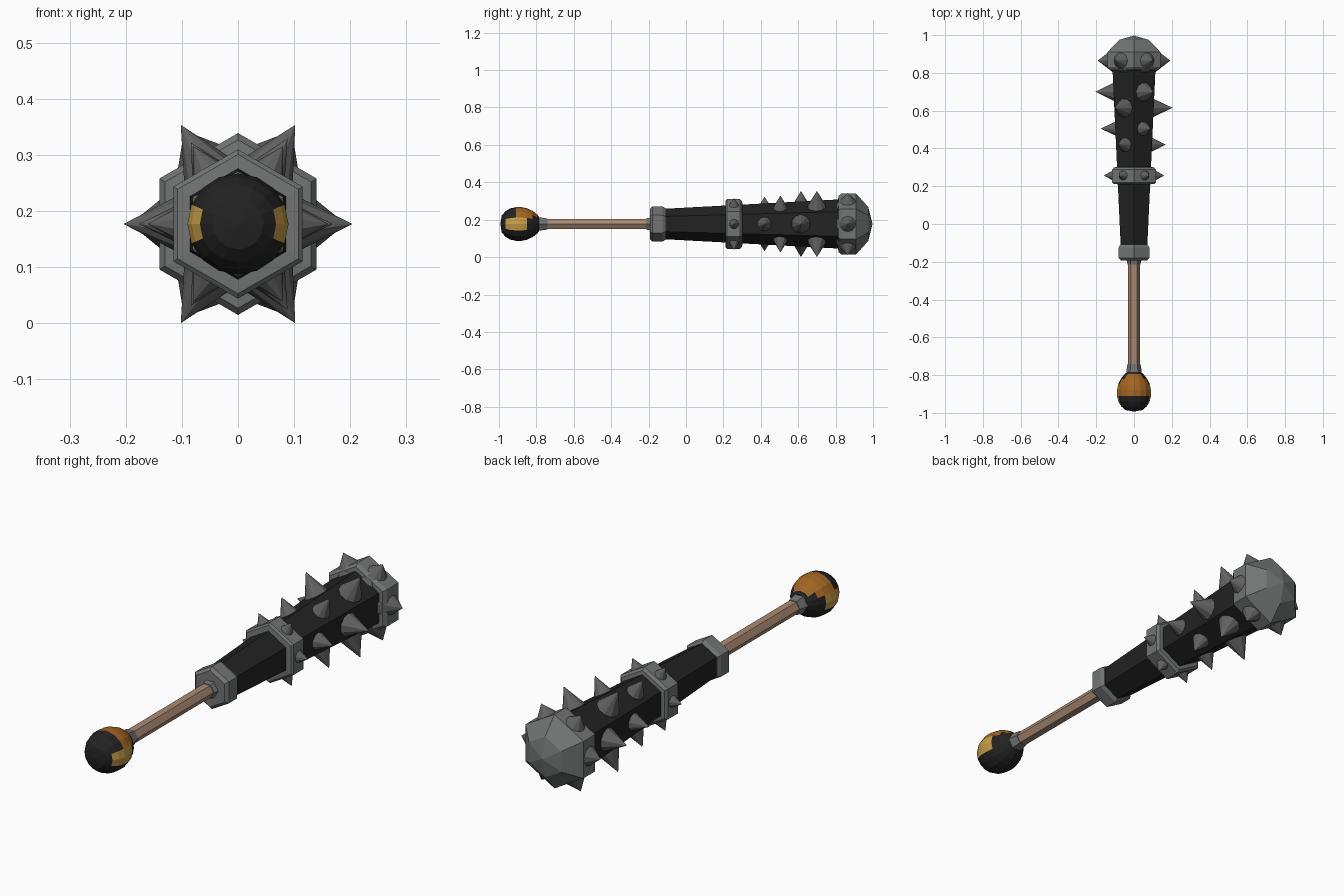
import bpy, bmesh, math
from mathutils import Vector, Matrix

cube = bpy.data.objects.get("Cube")
if cube:
    bpy.data.objects.remove(cube, do_unlink=True)

AXIS_Z = 0.177          # height of the club's long axis


def material(name, rgb):
    m = bpy.data.materials.new(name)
    m.use_nodes = True
    m.diffuse_color = (*rgb, 1)
    bsdf = next(n for n in m.node_tree.nodes if n.type == 'BSDF_PRINCIPLED')
    bsdf.inputs["Base Color"].default_value = (*rgb, 1)
    return m


steel = material("steel grey", (0.17, 0.175, 0.175))
spike_steel = material("spike steel", (0.12, 0.12, 0.12))
black = material("black", (0.016, 0.016, 0.016))
wood = material("tan wood", (0.40, 0.26, 0.17))
orange = material("burnt orange", (0.36, 0.13, 0.015))
gold = material("gold", (0.56, 0.34, 0.06))


def finish(name, bm, mats):
    bmesh.ops.recalc_face_normals(bm, faces=bm.faces[:])
    mesh = bpy.data.meshes.new(name)
    bm.to_mesh(mesh)
    bm.free()
    for m in mats:
        mesh.materials.append(m)
    ob = bpy.data.objects.new(name, mesh)
    bpy.context.collection.objects.link(ob)
    return ob


def turned(name, profile, mats, sides=6, turn=math.pi / 2, rule=None):
    """Faceted solid around the long axis from (y, radius) pairs."""
    bm = bmesh.new()
    rings = []
    for y, r in profile:
        angles = [turn + math.tau * i / sides for i in range(sides)]
        rings.append([bm.verts.new((r * math.cos(a), y, AXIS_Z + r * math.sin(a)))
                      for a in angles])
    for a, b in zip(rings, rings[1:]):
        for i in range(sides):
            j = (i + 1) % sides
            bm.faces.new((a[i], a[j], b[j], b[i]))
    bm.faces.new(rings[0])
    bm.faces.new(rings[-1])
    bmesh.ops.remove_doubles(bm, verts=bm.verts[:], dist=0.0005)
    if rule:
        for f in bm.faces:
            f.material_index = rule(f.calc_center_median())
    return finish(name, bm, mats)


# Wooden handle with steel ferrules
turned("handle", [(-0.79, 0.031), (-0.19, 0.031)], [wood], turn=0)
turned("rear_ferrule", [(-0.80, 0.042), (-0.775, 0.04), (-0.74, 0.034)], [steel], turn=0)
turned("front_ferrule", [(-0.215, 0.034), (-0.18, 0.042)], [steel], turn=0)


# Pommel with orange top patch and gold side patches
def pommel_colour(c):
    h = c.z - AXIS_Z
    if -0.925 < c.y < -0.795 and h > 0.035:
        return 1
    if -0.96 < c.y < -0.835 and -0.02 < h <= 0.04 and abs(c.x) > 0.05:
        return 2
    return 0


turned("pommel", [(-0.993, 0.0), (-0.985, 0.045), (-0.965, 0.068), (-0.94, 0.083),
                  (-0.91, 0.09), (-0.88, 0.09), (-0.85, 0.084), (-0.82, 0.07),
                  (-0.795, 0.05), (-0.785, 0.038)],
       [black, orange, gold], sides=16, turn=0, rule=pommel_colour)

# Tapered head and its steel bands
turned("club_head", [(-0.14, 0.08), (0.83, 0.132)], [black])
turned("collar", [(-0.193, 0.08), (-0.18, 0.094), (-0.125, 0.094), (-0.11, 0.084)], [steel])
turned("middle_band", [(0.21, 0.1), (0.212, 0.124), (0.22, 0.133),
                       (0.288, 0.133), (0.3, 0.122), (0.302, 0.1)], [steel])
turned("end_cap", [(0.812, 0.12), (0.815, 0.15), (0.83, 0.162), (0.91, 0.162),
                   (0.975, 0.09), (0.997, 0.0)], [steel])


# Spikes: one row on each of the six flat sides
def spike(name, angle, y, tip, width):
    base = 0.085
    out = Vector((math.cos(angle), 0, math.sin(angle)))
    length = tip - base
    # flare continues below the surface so the visible base has the given width
    surface = 0.866 * (0.08 + 0.0536 * (y + 0.14))
    radius = width * length / max(tip - max(surface, base), 0.02)
    middle = out * (base + length / 2) + Vector((0, y, AXIS_Z))
    turn = out.to_track_quat('Z', 'Y').to_matrix().to_4x4()
    bm = bmesh.new()
    bmesh.ops.create_cone(bm, cap_ends=True, segments=10, radius1=radius, radius2=0,
                          depth=length, matrix=Matrix.Translation(middle) @ turn)
    finish(name, bm, [spike_steel])


for side in range(6):
    a = side * math.pi / 3
    stagger = 0.085 * (side % 2)
    spike(f"band_spike_{side + 1}", a, 0.257, 0.16, 0.042)
    spike(f"small_spike_{side + 1}", a, 0.42 + stagger, 0.168 + stagger * 0.1, 0.038)
    spike(f"large_spike_{side + 1}", a, 0.615 + stagger, 0.204, 0.05)
    spike(f"cap_spike_{side + 1}", a, 0.865, 0.192, 0.062)
